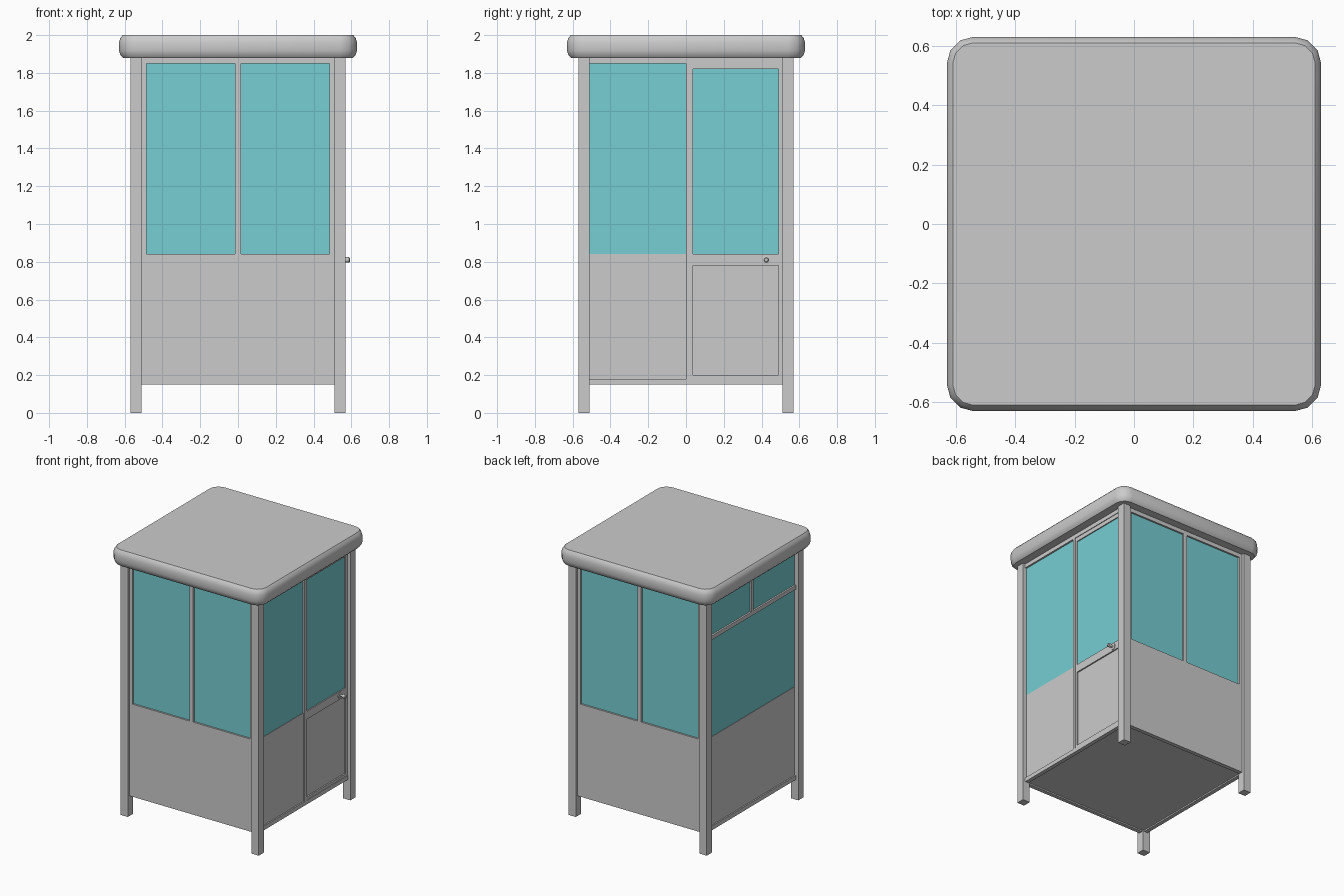
import bpy, bmesh
from math import radians, cos, sin, pi
from mathutils import Matrix

if "Cube" in bpy.data.objects:
    bpy.data.objects.remove(bpy.data.objects["Cube"])

glass_mat = bpy.data.materials.new("glass")
glass_mat.diffuse_color = (0.18, 0.62, 0.65, 1)
glass_mat.use_nodes = True
glass_mat.node_tree.nodes["Principled BSDF"].inputs["Base Color"].default_value = glass_mat.diffuse_color

FRONT, RIGHT, BACK, LEFT = (radians(a) for a in (0, 90, 180, 270))


def finish(bm, name, mat=None):
    bmesh.ops.recalc_face_normals(bm, faces=bm.faces)
    me = bpy.data.meshes.new(name)
    bm.to_mesh(me)
    bm.free()
    ob = bpy.data.objects.new(name, me)
    bpy.context.collection.objects.link(ob)
    if mat:
        me.materials.append(mat)
    return ob


def box(name, x0, x1, y0, y1, z0, z1):
    bm = bmesh.new()
    m = Matrix.Translation(((x0 + x1) / 2, (y0 + y1) / 2, (z0 + z1) / 2))
    m = m @ Matrix.Diagonal((x1 - x0, y1 - y0, z1 - z0, 1))
    bmesh.ops.create_cube(bm, size=1, matrix=m)
    return finish(bm, name)


def plate(name, side, us, zs, d0, d1, holes=(), mat=None):
    """Wall plate on one side: grid of cuts us by zs, with open cells,
    reaching from depth d0 to d1 outward from the centre."""
    bm = bmesh.new()
    grid = [[bm.verts.new((u, -d0, z)) for z in zs] for u in us]
    for i in range(len(us) - 1):
        for j in range(len(zs) - 1):
            if (i, j) not in holes:
                bm.faces.new((grid[i][j], grid[i + 1][j],
                              grid[i + 1][j + 1], grid[i][j + 1]))
    bmesh.ops.delete(bm, geom=[v for v in bm.verts if not v.link_faces], context='VERTS')
    base = bm.faces[:]
    new = bmesh.ops.extrude_face_region(bm, geom=base, use_keep_orig=True)["geom"]
    bmesh.ops.translate(bm, vec=(0, d0 - d1, 0),
                        verts=[g for g in new if isinstance(g, bmesh.types.BMVert)])
    bmesh.ops.rotate(bm, verts=bm.verts, matrix=Matrix.Rotation(side, 3, 'Z'))
    return finish(bm, name, mat)


# corner posts
for sx in (-1, 1):
    for sy in (-1, 1):
        name = ("front" if sy < 0 else "back") + ("_left" if sx < 0 else "_right") + "_post"
        cx, cy = sx * 0.54, sy * 0.54
        box(name, cx - 0.03, cx + 0.03, cy - 0.03, cy + 0.03, 0, 1.89)

# floor
box("floor", -0.525, 0.525, -0.525, 0.525, 0.16, 0.18)

# front and back walls: solid below, two windows above
for label, side in (("front", FRONT), ("back", BACK)):
    plate(label + "_wall", side, (-0.51, -0.485, -0.015, 0.015, 0.485, 0.51),
          (0.15, 0.84, 1.85, 1.89), 0.52, 0.55, {(1, 1), (3, 1)})
    for n, u in (("left", -0.485), ("right", 0.015)):
        plate(f"{label}_{n}_window", side, (u, u + 0.47), (0.84, 1.85),
              0.53, 0.537, mat=glass_mat)

# left wall: frame with transom bar, panel and glass
plate("left_frame", LEFT, (-0.51, -0.012, 0.012, 0.51),
      (0.15, 0.18, 1.57, 1.60, 1.85, 1.89), 0.52, 0.55,
      {(0, 1), (1, 1), (2, 1), (0, 3), (2, 3)})
plate("left_panel", LEFT, (-0.51, 0.51), (0.18, 0.84), 0.525, 0.54)
plate("left_window", LEFT, (-0.51, 0.51), (0.84, 1.85), 0.53, 0.537, mat=glass_mat)

# right wall: frame, fixed panel and window
plate("right_frame", RIGHT, (-0.51, 0, 0.025, 0.51), (0.15, 0.18, 1.85, 1.89),
      0.52, 0.55, {(0, 1), (2, 1)})
plate("right_panel", RIGHT, (-0.51, 0), (0.18, 0.84), 0.525, 0.54)
plate("right_window", RIGHT, (-0.51, 0), (0.84, 1.85), 0.53, 0.537, mat=glass_mat)

# door
plate("door_frame", RIGHT, (0.025, 0.037, 0.49, 0.51),
      (0.18, 0.2, 0.78, 0.84, 1.82, 1.85), 0.52, 0.545, {(1, 1), (1, 3)})
plate("door_panel", RIGHT, (0.037, 0.49), (0.2, 0.78), 0.525, 0.535)
plate("door_window", RIGHT, (0.037, 0.49), (0.84, 1.82), 0.53, 0.537, mat=glass_mat)


def loft(name, rings):
    bm = bmesh.new()
    rows = [[bm.verts.new(p) for p in ring] for ring in rings]
    n = len(rows[0])
    for a, b in zip(rows, rows[1:]):
        for i in range(n):
            bm.faces.new((a[i], a[(i + 1) % n], b[(i + 1) % n], b[i]))
    bm.faces.new(rows[0][::-1])
    bm.faces.new(rows[-1])
    ob = finish(bm, name)
    bpy.ops.object.select_all(action='DESELECT')
    ob.select_set(True)
    bpy.context.view_layer.objects.active = ob
    bpy.ops.object.shade_smooth_by_angle(angle=radians(40))
    return ob


# door knob: rose, neck and head turned around the x axis
profile = ((0.54, 0.024), (0.55, 0.024), (0.552, 0.009), (0.564, 0.009),
           (0.568, 0.014), (0.588, 0.014), (0.593, 0.009))
loft("door_knob", [[(x, 0.425 + r * cos(k * pi / 8), 0.81 + r * sin(k * pi / 8))
                    for k in range(16)] for x, r in profile])


# roof: rounded square with a rounded rim
def rounded_square(r, z, core=0.54, segs=3):
    pts = []
    for q, (sx, sy) in enumerate(((1, 1), (-1, 1), (-1, -1), (1, -1))):
        for s in range(segs + 1):
            a = (q + s / segs) * pi / 2
            pts.append((sx * core + r * cos(a), sy * core + r * sin(a), z))
    return pts


loft("roof", [rounded_square(r, z) for r, z in (
    (0.07, 1.88), (0.083, 1.895), (0.09, 1.918), (0.09, 1.962), (0.083, 1.985), (0.07, 2.0))])
